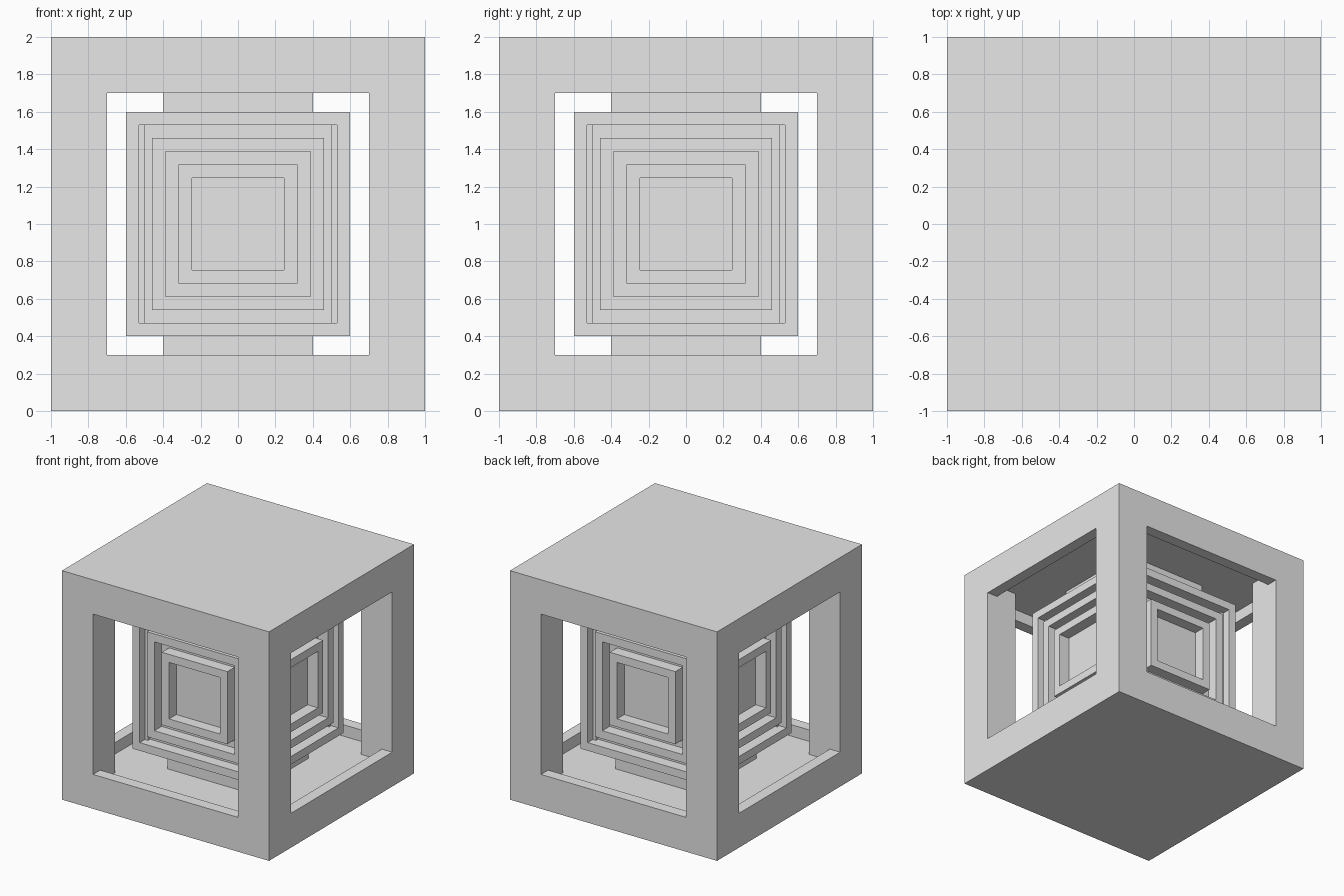
import bpy
import bmesh
from mathutils import Matrix, Vector

old = bpy.data.objects.get("Cube")
if old:
    bpy.data.objects.remove(old, do_unlink=True)

STEP = 0.1
CENTRE = Vector((0, 0, 1))

grey = bpy.data.materials.new("light grey")
grey.use_nodes = True
colour = (0.8, 0.8, 0.8, 1)
grey.diffuse_color = colour
grey.node_tree.nodes["Principled BSDF"].inputs["Base Color"].default_value = colour


def box(name, half, centre=CENTRE, edit=None):
    """Box from half sizes, with an optional mesh edit."""
    bm = bmesh.new()
    size = Matrix.Diagonal(Vector(half) * 2).to_4x4()
    bmesh.ops.create_cube(bm, size=1, matrix=Matrix.Translation(centre) @ size)
    bm.normal_update()
    if edit:
        edit(bm)
    mesh = bpy.data.meshes.new(name)
    bm.to_mesh(mesh)
    bm.free()
    mesh.materials.append(grey)
    obj = bpy.data.objects.new(name, mesh)
    bpy.context.collection.objects.link(obj)
    return obj


def cut(target, half):
    """Subtract a centred box from the target."""
    cutter = box("cutter", half)
    cutter.hide_render = True
    mod = target.modifiers.new("cut", "BOOLEAN")
    mod.operation = "DIFFERENCE"
    mod.solver = "EXACT"
    mod.object = cutter
    bpy.context.view_layer.objects.active = target
    bpy.ops.object.modifier_apply(modifier=mod.name)
    bpy.data.objects.remove(cutter, do_unlink=True)


def ring_sides(bm):
    """Concentric square steps, alternately sunk and raised, on each side."""
    sides = [f for f in bm.faces if abs(f.normal.z) < 0.5]
    for ring in range(5):
        bmesh.ops.inset_individual(bm, faces=sides, thickness=STEP)
        moved = bmesh.ops.extrude_discrete_faces(bm, faces=sides)["faces"]
        bm.normal_update()
        for face in moved:
            shift = face.normal * (STEP if ring % 2 else -STEP)
            bmesh.ops.translate(bm, verts=face.verts[:], vec=shift)
        sides = moved
    bmesh.ops.recalc_face_normals(bm, faces=bm.faces[:])


# Outer frame: cross-shaped hollow leaves corner posts and thin lips
frame = box("outer_frame", (1, 1, 1))
for wide, height in ((0.9, 0.8), (1.1, 0.7)):
    cut(frame, (wide, 0.7, height))
    cut(frame, (0.7, wide, height))

# Stepped core block
box("core_block", (0.6, 0.6, 0.6), edit=ring_sides)

# Mounts joining the core to the floor and ceiling
for name, side in (("lower_mount", -1), ("upper_mount", 1)):
    box(name, (0.4, 0.4, STEP), CENTRE + Vector((0, 0, side * 0.7)))
